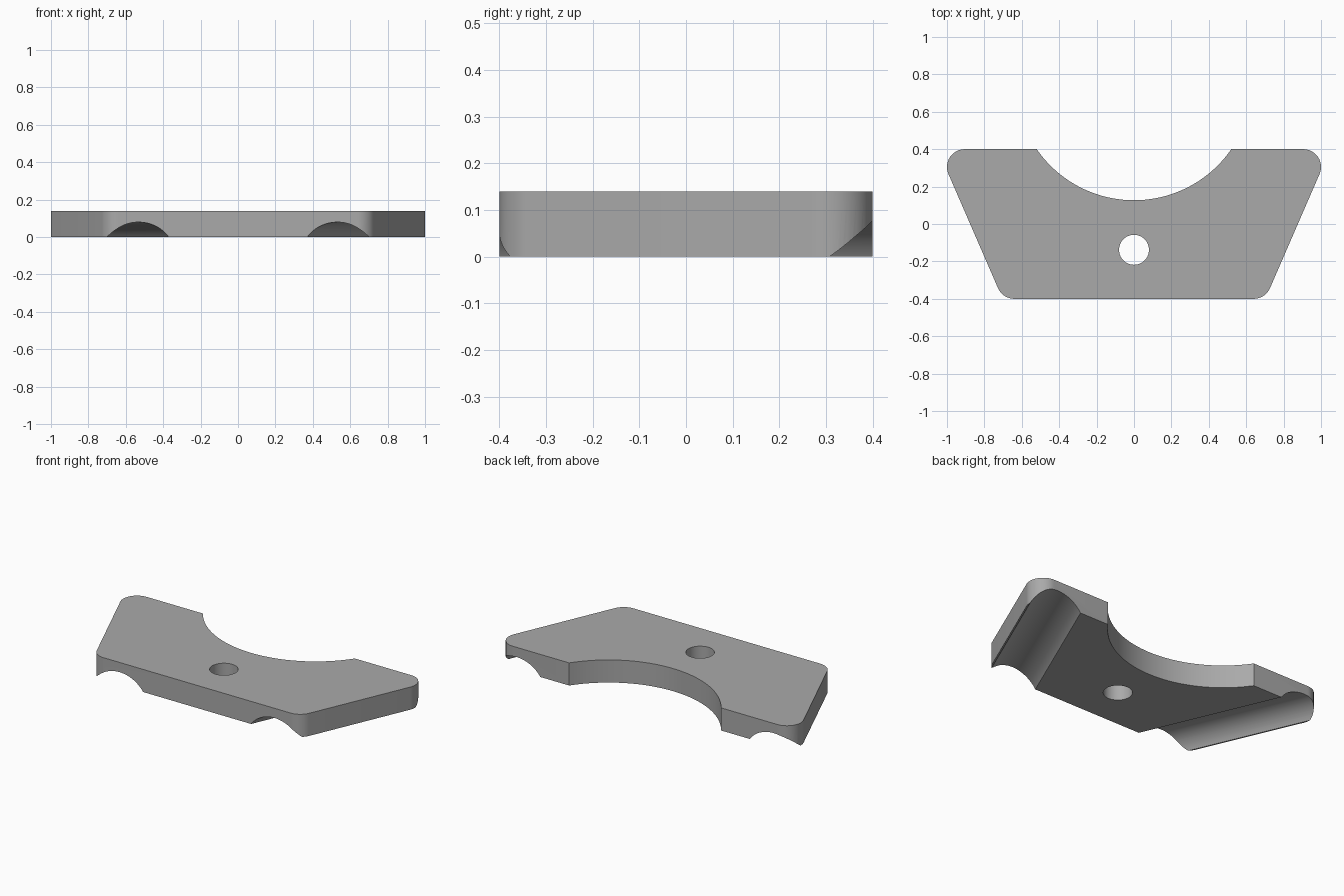
import bpy, bmesh
from math import sin, cos, pi, radians, atan2
from mathutils import Vector, Matrix

cube = bpy.data.objects.get("Cube")
if cube:
    bpy.data.objects.remove(cube, do_unlink=True)

THICK = 0.14
SLANT = radians(23.5)   # lean of the two sides and of the grooves
CORNER = 0.095

grey = bpy.data.materials.new("plain grey")
grey.use_nodes = True
grey.diffuse_color = (0.4, 0.4, 0.4, 1)
grey.node_tree.nodes["Principled BSDF"].inputs["Base Color"].default_value = (0.4, 0.4, 0.4, 1)


def arc(cx, cy, r, start, end, steps):
    return [(cx + r * cos(start + (end - start) * i / steps),
             cy + r * sin(start + (end - start) * i / steps)) for i in range(steps + 1)]


def cylinder(name, r, length, matrix, sides=96):
    bm = bmesh.new()
    bmesh.ops.create_cone(bm, cap_ends=True, segments=sides, radius1=r, radius2=r,
                          depth=length, matrix=matrix)
    mesh = bpy.data.meshes.new(name)
    bm.to_mesh(mesh)
    bm.free()
    mesh.materials.append(grey)
    ob = bpy.data.objects.new(name, mesh)
    bpy.context.collection.objects.link(ob)
    ob.hide_render = True
    return ob


# Right half of the outline, from the front edge round to the notch, then mirrored
notch_y, notch_r = 0.759, 0.632
notch_end = atan2(0.4 - notch_y, 0.52)
half = arc(0.64, -0.305, CORNER, -pi / 2, -SLANT, 12)
half += arc(0.905, 0.305, CORNER, -SLANT, pi / 2, 16)
half += arc(0, notch_y, notch_r, notch_end, -pi / 2, 32)
outline = half + [(-x, y) for x, y in reversed(half[:-1])]

# Plate
bm = bmesh.new()
base = bm.faces.new([bm.verts.new((x, y, 0)) for x, y in outline])
top = bmesh.ops.extrude_face_region(bm, geom=[base])["geom"]
bmesh.ops.translate(bm, vec=(0, 0, THICK),
                    verts=[v for v in top if isinstance(v, bmesh.types.BMVert)])
bmesh.ops.recalc_face_normals(bm, faces=bm.faces)
mesh = bpy.data.meshes.new("plate")
bm.to_mesh(mesh)
bm.free()
mesh.materials.append(grey)
plate = bpy.data.objects.new("plate", mesh)
bpy.context.collection.objects.link(plate)

# Bolt hole and the two round grooves underneath
cutters = [cylinder("hole_cutter", 0.08, 1, Matrix.Translation((0, -0.138, 0)), 64)]
for side, name in ((1, "left_groove_cutter"), (-1, "right_groove_cutter")):
    axis = Vector((side * sin(SLANT), cos(SLANT), 0))
    place = Matrix.Translation((side * 0.531, -0.4, -0.097))
    turn = axis.to_track_quat('Z', 'Y').to_matrix().to_4x4()
    cutters.append(cylinder(name, 0.177, 3, place @ turn, 128))

bpy.context.view_layer.objects.active = plate
for cutter in cutters:
    mod = plate.modifiers.new(cutter.name, 'BOOLEAN')
    mod.operation = 'DIFFERENCE'
    mod.solver = 'EXACT'
    mod.object = cutter
    bpy.ops.object.modifier_apply(modifier=mod.name)
    bpy.data.objects.remove(cutter, do_unlink=True)

bpy.ops.object.select_all(action='DESELECT')
plate.select_set(True)
bpy.ops.object.shade_smooth_by_angle(angle=radians(30))
